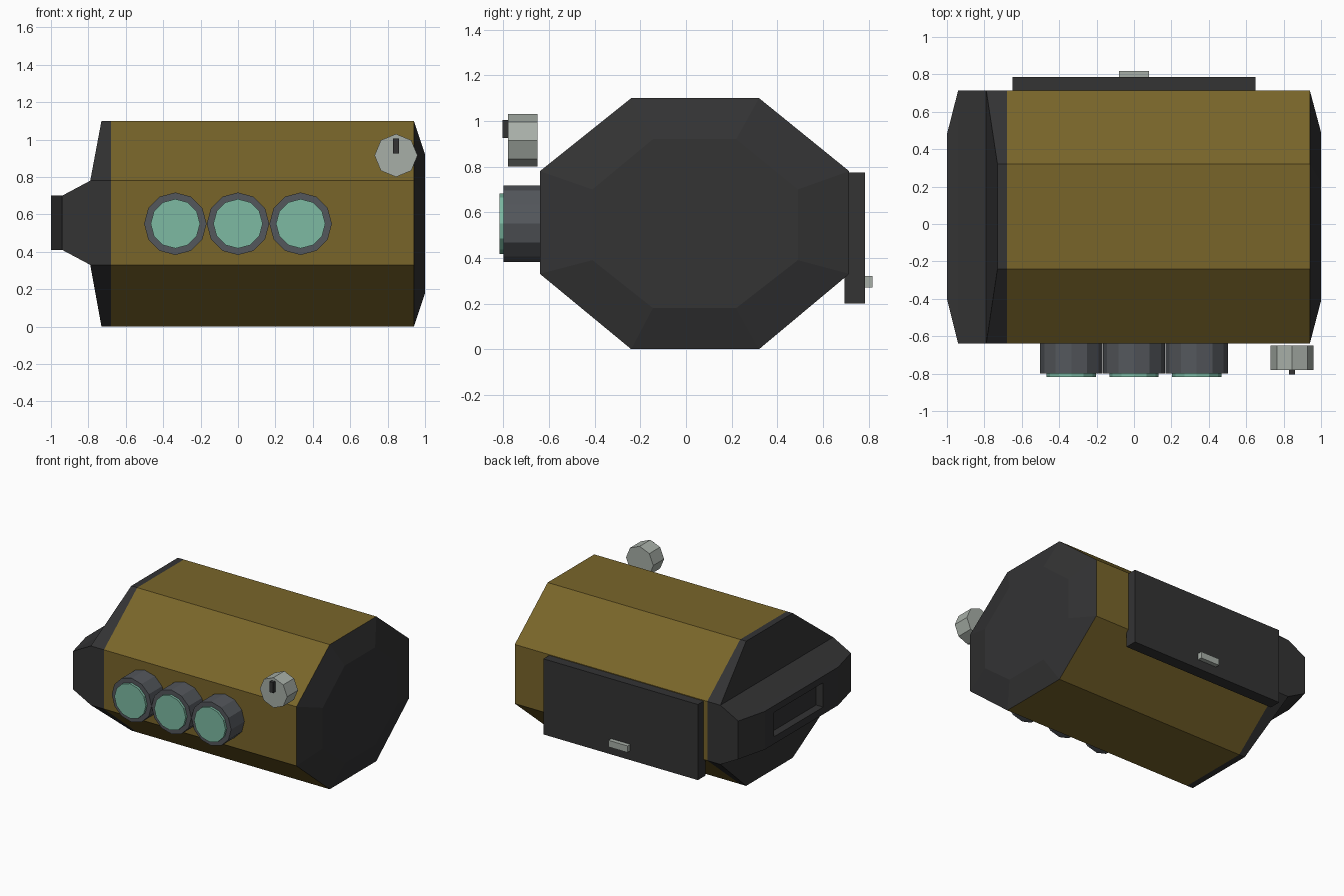
import bpy, bmesh, math
from mathutils import Matrix

if "Cube" in bpy.data.objects:
    bpy.data.objects.remove(bpy.data.objects["Cube"])


def material(name, rgb):
    m = bpy.data.materials.new(name)
    m.diffuse_color = (*rgb, 1)
    m.use_nodes = True
    m.node_tree.nodes["Principled BSDF"].inputs["Base Color"].default_value = m.diffuse_color
    return m


OLIVE = material("olive_shell", (0.190, 0.130, 0.023))
DARK = material("dark_plastic", (0.033, 0.033, 0.034))
RING = material("lens_grey", (0.088, 0.095, 0.106))
GLASS = material("green_glass", (0.205, 0.490, 0.365))
METAL = material("pale_metal", (0.390, 0.430, 0.390))


def finish(bm, name, mat):
    bmesh.ops.remove_doubles(bm, verts=bm.verts, dist=1e-4)
    bmesh.ops.recalc_face_normals(bm, faces=bm.faces)
    me = bpy.data.meshes.new(name)
    bm.to_mesh(me)
    bm.free()
    me.materials.append(mat)
    ob = bpy.data.objects.new(name, me)
    bpy.context.collection.objects.link(ob)
    return ob


def face(bm, pts):
    return bm.faces.new([bm.verts.new(p) for p in pts])


def loft(bm, rings, start=True, end=True):
    """Join successive rings of points with quads, optionally capping the ends."""
    for a, b in zip(rings, rings[1:]):
        n = len(a)
        for i in range(n):
            j = (i + 1) % n
            face(bm, [a[i], a[j], b[j], b[i]])
    if start:
        face(bm, rings[0])
    if end:
        face(bm, rings[-1])


def box(name, mat, x0, x1, y0, y1, z0, z1):
    bm = bmesh.new()
    loft(bm, [rect(x0, y0, y1, z0, z1), rect(x1, y0, y1, z0, z1)])
    return finish(bm, name, mat)


def rect(x, y0, y1, z0, z1):
    return [(x, y0, z0), (x, y1, z0), (x, y1, z1), (x, y0, z1)]


def disc(name, mat, x, z, r, y0, y1, sides):
    """Low-poly cylinder along y with a vertex at the top."""
    bm = bmesh.new()
    rings = [[(x + r * math.sin(2 * math.pi * i / sides), y,
               z + r * math.cos(2 * math.pi * i / sides)) for i in range(sides)]
             for y in (y0, y1)]
    loft(bm, rings)
    return finish(bm, name, mat)


# Octagonal section of the case, as (y, z)
OUTER = [(-0.24, 0), (0.32, 0), (0.715, 0.33), (0.715, 0.78),
         (0.32, 1.1), (-0.24, 1.1), (-0.64, 0.78), (-0.64, 0.33)]
INNER = [(-0.145, 0.18), (0.22, 0.18), (0.49, 0.39), (0.49, 0.70),
         (0.22, 0.92), (-0.145, 0.92), (-0.41, 0.70), (-0.41, 0.39)]


def section(x, pts):
    return [(x, y, z) for y, z in pts]


# Olive body
bm = bmesh.new()
loft(bm, [section(-0.68, OUTER), section(0.94, OUTER)])
finish(bm, "body", OLIVE)

# Tapered right end cap
bm = bmesh.new()
loft(bm, [section(0.94, OUTER), section(1.0, INNER)])
finish(bm, "right_cap", DARK)

# Left end cap: sloped shoulders, then a nose with a slot in its end
bm = bmesh.new()
edge = [(-0.79 if 0.2 < z < 0.9 else -0.73, y, z) for y, z in OUTER]
loft(bm, [section(-0.68, OUTER), edge], end=False)
face(bm, [edge[i] for i in (3, 4, 5, 6)])
face(bm, [edge[i] for i in (7, 0, 1, 2)])
loft(bm, [rect(-0.79, -0.64, 0.715, 0.33, 0.78),
          rect(-0.94, -0.64, 0.715, 0.41, 0.70),
          rect(-1.0, -0.40, 0.48, 0.41, 0.70),
          rect(-1.0, -0.22, 0.37, 0.465, 0.65),
          rect(-0.94, -0.22, 0.37, 0.465, 0.65)], start=False)
finish(bm, "left_cap", DARK)

# Three lenses on the front
for i in (-1, 0, 1):
    disc("lens_ring", RING, i * 0.335, 0.55, 0.167, -0.80, -0.62, 12)
    disc("lens_glass", GLASS, i * 0.335, 0.55, 0.132, -0.818, -0.79, 12)

# Dial with its pointer
disc("dial", METAL, 0.845, 0.915, 0.115, -0.78, -0.65, 8)
box("dial_pointer", DARK, 0.83, 0.86, -0.805, -0.77, 0.925, 1.005)

# Back door and latch
box("back_door", DARK, -0.65, 0.65, 0.695, 0.785, 0.20, 0.775)
box("door_latch", METAL, -0.08, 0.08, 0.775, 0.818, 0.27, 0.32)
